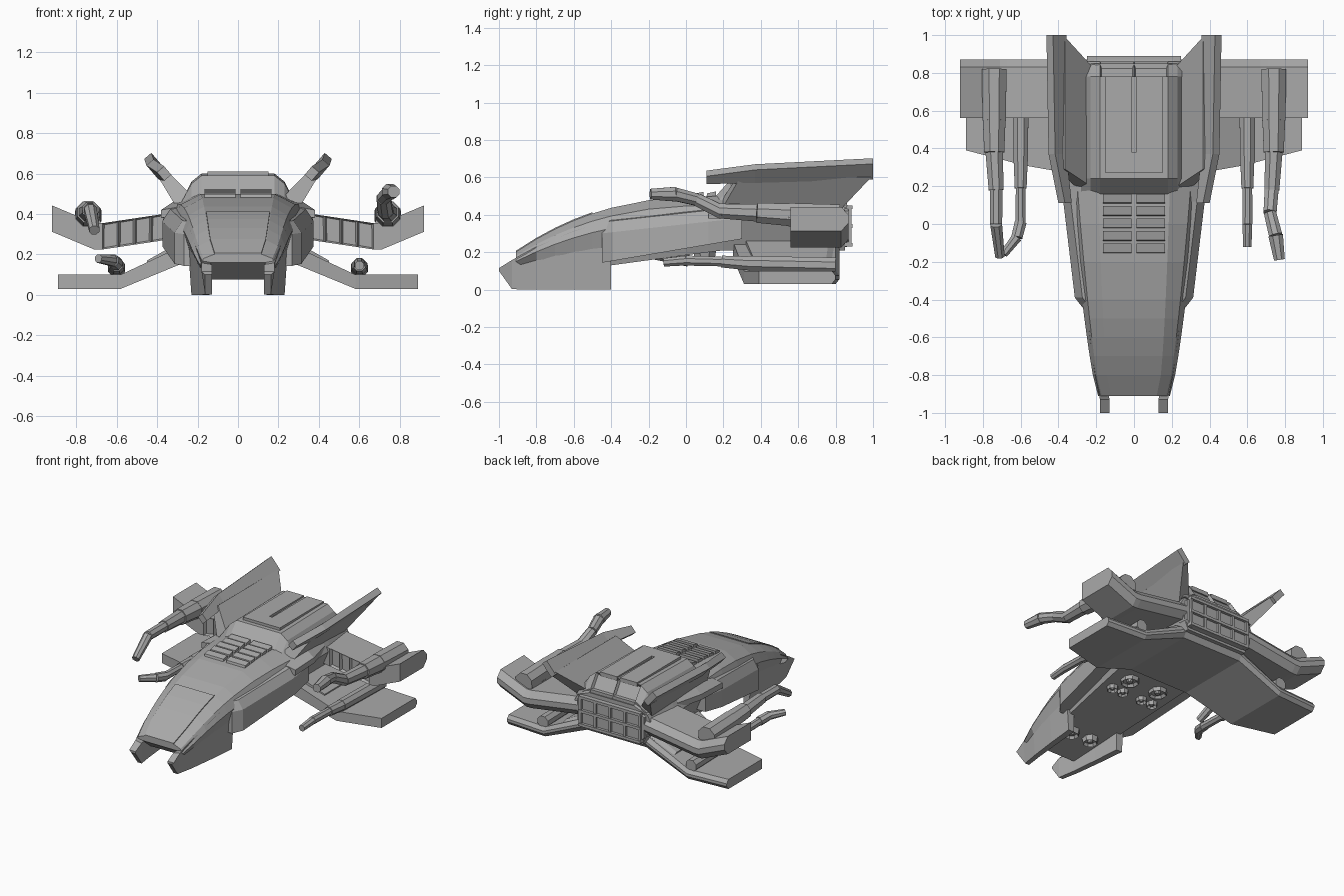
import bpy, bmesh, math
from mathutils import Matrix, Vector

if "Cube" in bpy.data.objects:
    bpy.data.objects.remove(bpy.data.objects["Cube"], do_unlink=True)

hull_grey = bpy.data.materials.new("hull_grey")
hull_grey.use_nodes = True
hull_grey.diffuse_color = (.4, .4, .4, 1)
hull_grey.node_tree.nodes["Principled BSDF"].inputs["Base Color"].default_value = hull_grey.diffuse_color


def finish(name, bm, mirror=False):
    bmesh.ops.recalc_face_normals(bm, faces=bm.faces)
    mesh = bpy.data.meshes.new(name)
    bm.to_mesh(mesh)
    bm.free()
    mesh.materials.append(hull_grey)
    part = bpy.data.objects.new(name, mesh)
    bpy.context.scene.collection.objects.link(part)
    if mirror:
        part.modifiers.new("mirror", "MIRROR")


def loft(name, sections, mirror=False, recessed=None):
    """Skin between matching rings of points; optionally recess chosen faces."""
    bm = bmesh.new()
    rings = [[bm.verts.new(point) for point in section] for section in sections]
    for ring, following in zip(rings, rings[1:]):
        for i in range(len(ring)):
            bm.faces.new((ring[i - 1], ring[i], following[i], following[i - 1]))
    bm.faces.new(rings[0])
    bm.faces.new(rings[-1])
    bmesh.ops.recalc_face_normals(bm, faces=bm.faces)
    if recessed:
        chosen = [f for f in bm.faces if recessed(f.calc_center_median(), f.normal)]
        bmesh.ops.inset_individual(bm, faces=chosen, thickness=.012, depth=-.02)
    finish(name, bm, mirror)


def symmetric(y, half):
    """Full cross-section from its +x half, listed top to bottom."""
    right = [(x, y, z) for x, z in half]
    return right + [(-x, y, z) for x, z in reversed(half) if x]


def box(name, xs, ys, zs, mirror=False):
    (left, right), (low, high) = xs, zs
    loft(name, [[(left, y, low), (right, y, low), (right, y, high), (left, y, high)] for y in ys], mirror)


def rod(bm, start, end, start_radius, end_radius):
    start, end = Vector(start), Vector(end)
    axis = end - start
    place = (Matrix.Translation((start + end) / 2) @ axis.to_track_quat("Z", "Y").to_matrix().to_4x4()
             @ Matrix.Rotation(math.pi / 8, 4, "Z"))
    bmesh.ops.create_cone(bm, cap_ends=True, segments=8, radius1=start_radius,
                          radius2=end_radius, depth=axis.length, matrix=place)


def chain(name, knots, mirror=False):
    """Octagonal segments, each stepping down in size from the last."""
    bm = bmesh.new()
    for (*start, radius), (*end, end_radius) in zip(knots, knots[1:]):
        rod(bm, start, end, radius, (radius + end_radius) / 2)
    finish(name, bm, mirror)


# Main fuselage: a curved spine that widens toward the back
def along(y):
    return min((y + .91) / 1.1, 1)


def crest(y):
    return .2 + .3 * (1 - (1 - along(y)) ** 2.5)


def shoulder(y):
    return .17 + .13 * max(along(y), 0) ** .7 - .1 * max(y - .6, 0)


def roof(y):
    return .12 + .07 * max(along(y), 0) ** .5


def hull_section(y):
    t, z, side = along(y), crest(y), shoulder(y)
    belly = .06 + .15 * t + max(.1 - t, 0)
    return symmetric(y, [(roof(y), z), (side, z * .9), (side + .02 + .02 * t, z * .75), (side - .03, belly)])


nose_stations = [-.91, -.8, -.7, -.6, -.5]
loft("fuselage", [hull_section(y) for y in nose_stations + [-.4, -.2, 0, .2, .6, .85]])

# Cockpit window plate following the nose
loft("cockpit_window", [[(side * (roof(y) - .005), y, crest(y) + lift)
                         for side, lift in ((-1, 0), (1, 0), (1, .007), (-1, .007))]
                        for y in nose_stations])


# Nose prongs, hanging below the fuselage sides
def prong_section(y):
    outer, top, foot = shoulder(y) + .01, crest(y) * .85, max(-1.4 * y - 1.3, 0)
    return [(outer, y, top), (outer * .9, y, foot), (outer * .72, y, foot), (outer * .72, y, min(top, .15))]


loft("nose_prong", [prong_section(y) for y in (-1, -.93, -.8, -.6, -.4)], mirror=True)


# Side pods stepping out from the hull
def pod_section(y, step=0):
    edge, top, bottom = .36 + .12 * y - step, .35 + .11 * y, .22 + .17 * y
    inner = .2
    return [(inner, y, top + .08), (edge - .04, y, top + .06), (edge, y, top),
            (edge, y, bottom), (inner, y, bottom)]


loft("side_pod", [pod_section(-.45, step=.04), pod_section(-.39), pod_section(.12),
                  pod_section(.3, step=.03)], mirror=True)

# Raised rear deck with recessed panes on its rear slope
loft("rear_deck", [symmetric(y, [(0, z), (.18, z), (.23, max(z - .04, .46)), (.29, .44)])
                   for y, z in ((.16, .5), (.24, .59), (.78, .6), (.86, .48))],
     recessed=lambda centre, normal: centre.y > .8 and normal.z > .2 and abs(centre.x) < .15)
box("deck_plate", (.012, .15), (.38, .78), (.58, .61), mirror=True)
box("deck_front_plate", (-.15, .15), (.27, .38), (.58, .61))

# Slatted vents on the spine
for row in range(5):
    y = row * .066 - .16
    z = crest(y)
    loft(f"vent_slat_{row}", [[(x, y, z - .02), (x, y + .056, z - .02), (x, y + .056, z + .025),
                               (x, y + .01, z + .015)] for x in (.012, .165)], mirror=True)


# Wings, skinned along their span with chamfered trailing edges
def rib(x, low, high, front, back, chamfer):
    middle = (low + high) / 2
    return [(x, front, low), (x, front, high), (x, back - chamfer, high),
            (x, back, middle + chamfer / 2), (x, back, middle - chamfer / 2), (x, back - chamfer, low)]


def upper_rib(x):
    top = .455 - .15 * x + max(x - .7, 0) * .57
    return rib(x, top - .13, top, .56, .87, .04)


panel_edges = [.35 + .08 * i for i in range(5)]
loft("upper_wing", [upper_rib(x) for x in [.2] + panel_edges + [.71, .92]], mirror=True,
     recessed=lambda centre, normal: normal.y < -.9 and panel_edges[0] < centre.x < panel_edges[-1])
loft("lower_wing", [rib(0, .17, .26, .25, .82, .02), rib(.24, .17, .26, .25, .82, .02),
                    rib(.58, .03, .1, .31, .82, .02), rib(.89, .03, .1, .39, .8, .02)], mirror=True)
loft("lower_wing_fairing", [rib(.2, .22, .31, .3, .8, .03), rib(.45, .12, .17, .36, .78, .03)], mirror=True)

# Canted tail fins, leaning outward and sweeping back
loft("tail_fin", [[(inner, front, top), (inner, back, top), (outer, back, bottom), (outer, front, bottom)]
                  for inner, outer, front, back, top, bottom in
                  ((.2, .29, .18, .81, .46, .41), (.365, .405, .29, .99, .63, .6))], mirror=True)


# Long caps along the fin tips, tilted with the fins
def cap_section(x, y, z, length, width):
    lean, across = Vector((.6, 0, .7)) * length, Vector((.7, 0, -.6)) * width
    centre = Vector((x, y, z))
    return [centre + lean + across, centre + lean - across, centre - lean - across, centre - lean + across]


loft("tail_fin_cap", [cap_section(.365, .11, .6, .03, .025), cap_section(.405, .37, .62, .05, .025),
                      cap_section(.41, 1, .645, .06, .025)], mirror=True)
loft("fin_root", [[(.28, y, .4), (edge, y, .38), (edge, y, .42), (.26, y, ridge)]
                  for y, edge, ridge in ((.12, .38, .44), (.35, .37, .5), (.55, .32, .48))], mirror=True)

# Rear engine block with a grid of cells
loft("engine_block", [symmetric(y, [(.22 - trim, .46 - trim), (.28 - trim, .42), (.28 - trim, .27),
                                    (.23 - trim, .22 + trim)]) for y, trim in ((.8, 0), (.87, .01))])
for row in range(3):
    z = .23 + row * .1
    box(f"engine_bar_{row}", (-.25, .25), (.85, .89), (z, z + .02))
for column in range(5):
    x = (column - 2) * .12
    box(f"engine_post_{column}", (x - .01, x + .01), (.85, .885), (.24, .44))

# Gun housings and mounts on both wings
chain("upper_gun", [(.74, .82, .39, .07), (.74, .55, .4, .065), (.74, .38, .41, .05),
                    (.73, .18, .42, .035)], mirror=True)
chain("lower_gun", [(.6, .8, .13, .045), (.6, .33, .14, .04), (.6, .19, .15, .028),
                    (.6, 0, .155, .03)], mirror=True)
box("gun_mount", (.68, .8), (.57, .81), (.27, .4), mirror=True)

# Jointed arms ahead of the guns, posed differently on each side
chain("left_upper_arm", [(.73, .2, .41, .04), (.72, .06, .48, .035), (.75, -.06, .51, .042),
                         (.77, -.19, .51, .02)])
chain("right_upper_arm", [(-.73, .2, .42, .036), (-.73, 0, .42, .034), (-.71, -.17, .32, .02)])
chain("left_lower_arm", [(.6, 0, .155, .028), (.6, -.12, .145, .02)])
chain("right_lower_arm", [(-.6, .01, .155, .034), (-.62, -.07, .17, .03), (-.69, -.16, .18, .015)])

# Belly thrusters: open rings with a raised core
for name, x, y, z, radius in (("nose", .08, -.55, .1, .05), ("main", .12, .1, .2, .06),
                              ("inner", .08, -.02, .18, .035), ("outer", .17, -.02, .18, .035)):
    bm = bmesh.new()
    rod(bm, (x, y, z + .02), (x, y, z - .025), radius * 1.15, radius)
    rim = [f for f in bm.faces if f.calc_center_median().z < z - .02]
    bmesh.ops.inset_individual(bm, faces=rim, thickness=radius / 4, depth=-.02)
    rod(bm, (x, y, z), (x, y, z - .02), radius * .4, radius * .3)
    finish(name + "_thruster", bm, mirror=True)
